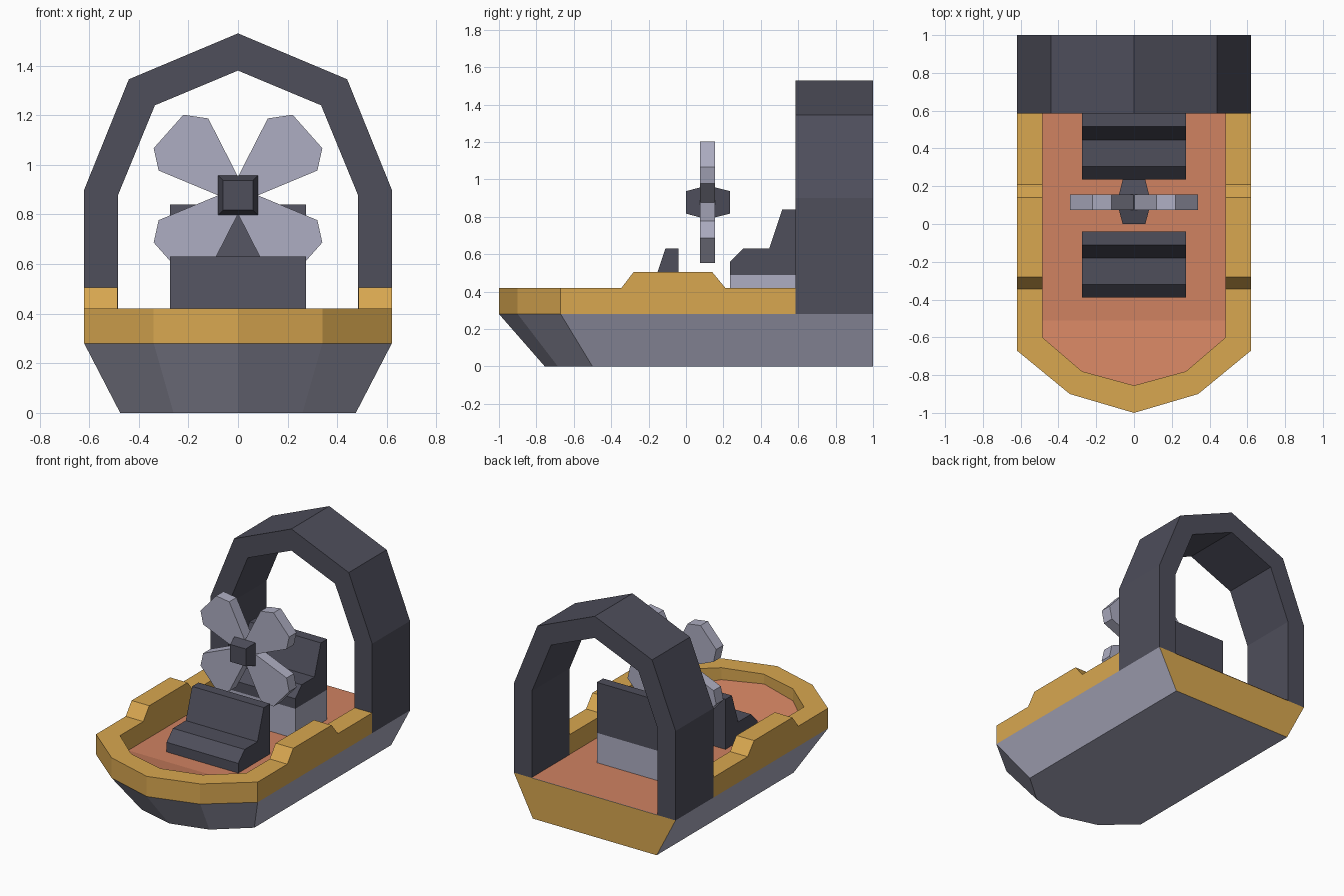
import bpy, bmesh

if "Cube" in bpy.data.objects:
    bpy.data.objects.remove(bpy.data.objects["Cube"])

def lin(c):
    c /= 255
    return c / 12.92 if c <= 0.04045 else ((c + 0.055) / 1.055) ** 2.4

def material(name, r, g, b):
    m = bpy.data.materials.new(name)
    m.diffuse_color = (lin(r), lin(g), lin(b), 1)
    m.use_nodes = True
    m.node_tree.nodes["Principled BSDF"].inputs["Base Color"].default_value = m.diffuse_color
    return m

GREY = material("light grey", 174, 174, 194)
DARK = material("dark grey", 78, 78, 91)
GOLD = material("gold", 216, 167, 80)
ORANGE = material("orange", 208, 130, 97)

def finish(bm, name, mats, rule=None):
    bmesh.ops.recalc_face_normals(bm, faces=bm.faces)
    if rule:
        for f in bm.faces:
            f.material_index = rule(f)
    me = bpy.data.meshes.new(name)
    bm.to_mesh(me)
    bm.free()
    for m in mats:
        me.materials.append(m)
    ob = bpy.data.objects.new(name, me)
    bpy.context.collection.objects.link(ob)
    return ob

def loft(name, loops, mats, rule=None):
    """Skin a list of equal-length point loops and cap both ends."""
    bm = bmesh.new()
    rings = [[bm.verts.new(p) for p in lp] for lp in loops]
    n = len(rings[0])
    for a, b in zip(rings, rings[1:]):
        for i in range(n):
            j = (i + 1) % n
            bm.faces.new((a[i], a[j], b[j], b[i]))
    bm.faces.new(rings[0])
    bm.faces.new(rings[-1])
    return finish(bm, name, mats, rule)

def prism(name, pts, axis, lo, hi, mat):
    """Extrude a 2D outline along an axis."""
    put = {'x': lambda p, t: (t, p[0], p[1]),
           'y': lambda p, t: (p[0], t, p[1]),
           'z': lambda p, t: (p[0], p[1], t)}[axis]
    return loft(name, [[put(p, t) for p in pts] for t in (lo, hi)], [mat])

def sym(half):
    """Mirror a half outline that starts on the centre line."""
    return [(-x, y) for x, y in reversed(half[1:])] + half

# Hull with painted transom
top = sym([(0, -1), (.34, -.9), (.62, -.67), (.62, 1)])
bottom = sym([(0, -.755), (.26, -.685), (.475, -.5), (.475, 1)])
loft("hull", [[(x, y, 0) for x, y in bottom], [(x, y, .28) for x, y in top]],
     [GREY, GOLD], lambda f: int(f.normal.y > .9))

# Deck with rising bow ramp
bow = sym([(0, -.855), (.275, -.78), (.485, -.6)])
bm = bmesh.new()
a, b, c, d = [bm.verts.new(p) for p in
              ((-.485, -.51, .283), (.485, -.51, .283), (.485, 1, .283), (-.485, 1, .283))]
bm.faces.new((a, b, c, d))
ramp = [bm.verts.new((x, y, .283 + .2 * (-.51 - y))) for x, y in bow]
bm.faces.new([a] + ramp + [b])
finish(bm, "deck", [ORANGE])

# Rim around the bow and sides
outer = sym([(0, -1), (.34, -.9), (.62, -.67), (.62, .585)])
inner = sym([(0, -.855), (.275, -.78), (.485, -.6), (.485, .585)])
bm = bmesh.new()
rows = [[bm.verts.new((x, y, z)) for x, y in o]
        for o, z in ((outer, .28), (outer, .42), (inner, .42), (inner, .28))]
for k in range(4):
    p, q = rows[k], rows[(k + 1) % 4]
    for i in range(len(p) - 1):
        bm.faces.new((p[i], p[i + 1], q[i + 1], q[i]))
for i in (0, -1):
    bm.faces.new([r[i] for r in rows])
finish(bm, "rim", [GOLD])

# Raised arm rests on the rim
for s, side in ((-1, "left"), (1, "right")):
    prism(side + "_raised_rim", [(-.345, .42), (-.28, .505), (.14, .505), (.21, .42)],
          'x', s * .485, s * .62, GOLD)

# Rear arch
half_out = [(0, 1.53), (.44, 1.345), (.62, .9), (.62, .28)]
half_in = [(0, 1.38), (.335, 1.24), (.483, .88), (.483, .28)]
prism("rear_arch", sym(half_out) + sym(half_in)[::-1], 'y', .585, 1, DARK)

# Seats, the rear one on a box
seat = [(0, 0), (0, .07), (.07, .14), (.21, .14), (.28, .35), (.35, .35), (.35, 0)]
for name, y0, z0 in (("front_seat", -.39, .28), ("rear_seat", .235, .49)):
    prism(name, [(y0 + y, z0 + z) for y, z in seat], 'x', -.275, .275, DARK)
prism("rear_seat_base", [(.235, .28), (.235, .49), (.585, .49), (.585, .28)],
      'x', -.275, .275, GREY)

# Fan hub, square and tapered at both ends
CZ = .877
loft("fan_hub", [[(sx * r, y, CZ + sz * r) for sx, sz in ((-1, -1), (1, -1), (1, 1), (-1, 1))]
                 for y, r in ((0, .06), (.075, .08), (.155, .08), (.235, .06))], [DARK])

# Four fan blades
blade = [(0, .075), (.12, .31), (.22, .325), (.34, .19), (.32, .1), (.08, 0), (0, 0)]
for i, (sx, sz) in enumerate(((1, 1), (-1, 1), (-1, -1), (1, -1))):
    prism(f"fan_blade_{i + 1}", [(sx * x, CZ + sz * z) for x, z in blade],
          'y', .075, .155, GREY)
